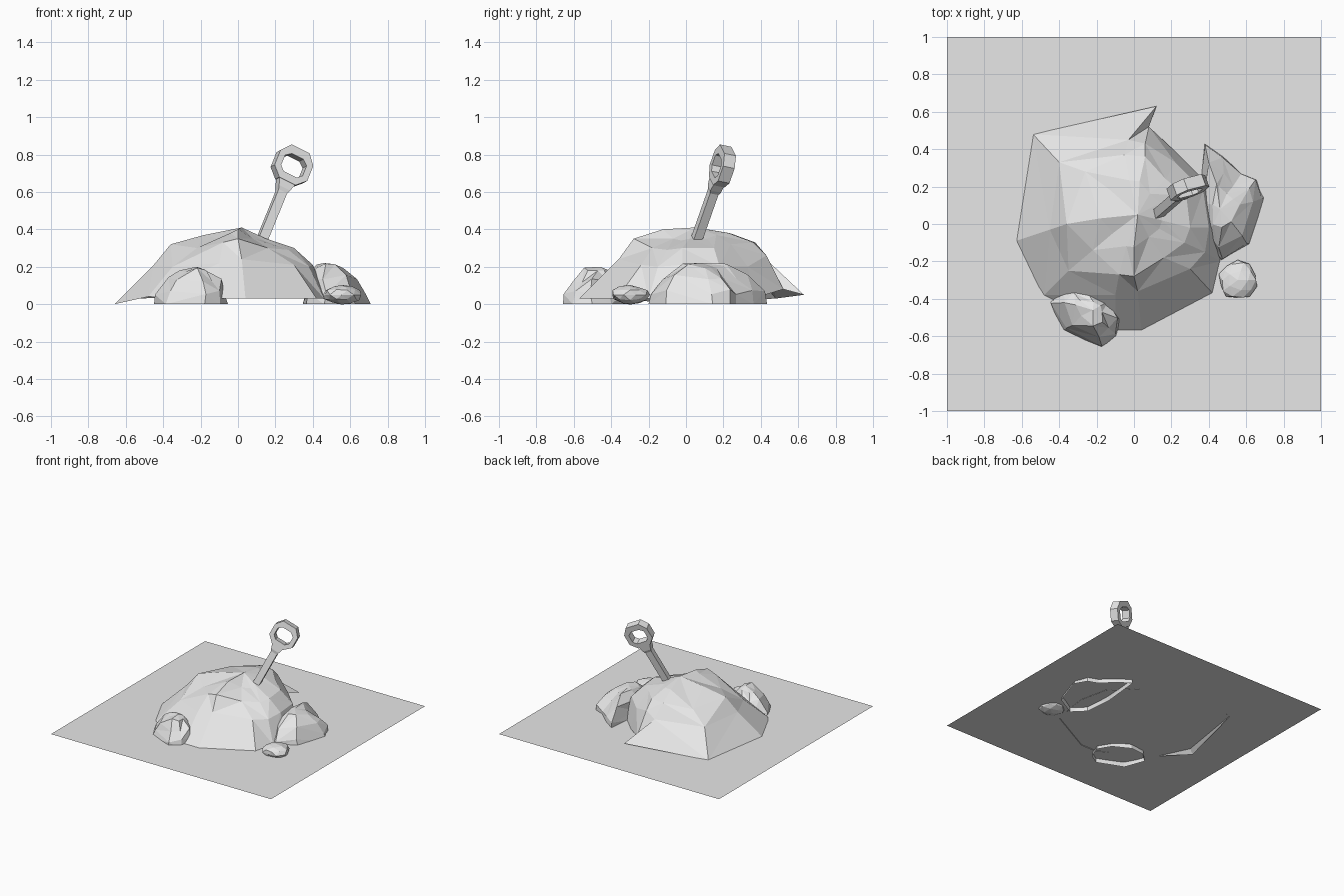
import bpy, bmesh, random
from mathutils import Vector, Matrix

cube = bpy.data.objects.get("Cube")
if cube:
    bpy.data.objects.remove(cube, do_unlink=True)

random.seed(4)
GROUND = 0.033

grey = bpy.data.materials.new("plain_grey")
grey.use_nodes = True
shade = (0.8, 0.8, 0.8, 1)
grey.diffuse_color = shade
grey.node_tree.nodes["Principled BSDF"].inputs["Base Color"].default_value = shade


def finish(name, bm):
    """Turn a bmesh into a flat shaded object."""
    bmesh.ops.recalc_face_normals(bm, faces=bm.faces)
    mesh = bpy.data.meshes.new(name)
    bm.to_mesh(mesh)
    bm.free()
    mesh.materials.append(grey)
    obj = bpy.data.objects.new(name, mesh)
    bpy.context.collection.objects.link(obj)
    return obj


def stack(name, rings, peak):
    """Bridge rings of equal length from the bottom up and close them at a peak."""
    bm = bmesh.new()
    loops = [[bm.verts.new(p) for p in ring] for ring in rings]
    n = len(loops[0])
    for low, high in zip(loops, loops[1:]):
        for i in range(n):
            j = (i + 1) % n
            if i % 2:
                bm.faces.new((low[i], low[j], high[j]))
                bm.faces.new((low[i], high[j], high[i]))
            else:
                bm.faces.new((low[i], low[j], high[i]))
                bm.faces.new((low[j], high[j], high[i]))
    top = bm.verts.new(peak)
    for i in range(n):
        bm.faces.new((loops[-1][i], loops[-1][(i + 1) % n], top))
    return finish(name, bm)


def rock(name, outline, peak, jitter):
    """Boulder whose base outline shrinks towards its peak in uneven steps."""
    peak = Vector(peak)
    rings = []
    for shrink, rise in ((1.04, 0), (0.97, 0.3), (0.75, 0.66), (0.4, 0.93)):
        ring = []
        for x, y in outline:
            p = peak.lerp(Vector((x, y, 0)), shrink)
            p.z = peak.z * rise
            if 0 < rise:
                p += Vector([random.uniform(-jitter, jitter) for _ in range(3)])
            ring.append(p)
        rings.append(ring)
    return stack(name, rings, peak)


# Ground sheet
bm = bmesh.new()
bmesh.ops.create_grid(bm, x_segments=1, y_segments=1, size=1)
bmesh.ops.translate(bm, vec=(0, 0, GROUND), verts=bm.verts)
finish("ground_sheet", bm)

# Dirt mound: foot, slope and shoulder rings
foot = [(.48, -.05, .03), (.43, .18, .03), (.25, .36, .03), (.08, .52, .08),
        (.12, .63, .05), (-.54, .48, .03), (-.66, -.1, 0), (-.48, -.38, .04),
        (-.1, -.57, .03), (.04, -.57, .03), (.42, -.37, .03), (.46, -.2, .03)]
slope = [(.4, -.02, .21), (.37, .18, .2), (.22, .33, .2), (.06, .43, .26),
         (-.03, .45, .22), (-.4, .33, .21), (-.45, -.03, .21), (-.35, -.25, .2),
         (-.1, -.38, .22), (.02, -.36, .24), (.3, -.24, .21), (.38, -.15, .2)]
shoulder = [(.3, -.02, .3), (.28, .15, .3), (.17, .24, .32), (.06, .36, .33),
            (-.05, .37, .33), (-.26, .28, .3), (-.36, 0, .32), (-.22, -.14, .3),
            (-.08, -.27, .33), (0, -.28, .35), (.16, -.18, .3), (.27, -.1, .29)]
crown = [(x * 0.5, y * 0.55 + 0.03, z + 0.05) for x, y, z in shoulder]
stack("dirt_mound", [foot, slope, shoulder, crown], (0.02, 0.05, 0.41))

# Boulders around the foot
rock("front_boulder",
     [(-.06, -.5), (-.12, -.4), (-.25, -.33), (-.37, -.34), (-.44, -.41),
      (-.38, -.57), (-.18, -.65), (-.1, -.6)], (-.22, -.46, .2), 0.016)
rock("side_boulder",
     [(.7, .14), (.65, .23), (.57, .26), (.48, .35), (.38, .42),
      (.35, .12), (.37, -.1), (.46, -.19), (.62, -.1)], (.46, .08, .22), 0.014)

# Small stone
bm = bmesh.new()
bmesh.ops.create_icosphere(bm, subdivisions=2, radius=0.1)
for v in bm.verts:
    v.co = v.co * random.uniform(0.94, 1.1)
    v.co = Vector((v.co.x + 0.555, v.co.y - 0.3, v.co.z * 0.5 + 0.05))
finish("small_stone", bm)

# Shovel frame: local x across the grip, y through it, z along the shaft
base = Vector((0.11, 0.04, 0.3))
along = Vector((0.36, 0.31, 0.88)).normalized()
across = Vector((0.9, 0.25, -0.35))
across = (across - along * across.dot(along)).normalized()
through = along.cross(across)
frame = Matrix((across, through, along)).transposed().to_4x4()
frame.translation = base


def prism(bm, sections):
    """Loft rectangles given as (height, half width, half depth)."""
    loops = [[bm.verts.new((sx * w, sy * d, z))
              for sx, sy in ((-1, -1), (1, -1), (1, 1), (-1, 1))]
             for z, w, d in sections]
    for low, high in zip(loops, loops[1:]):
        for i in range(4):
            j = (i + 1) % 4
            bm.faces.new((low[i], low[j], high[j], high[i]))
    bm.faces.new(loops[0][::-1])
    bm.faces.new(loops[-1])


# Shaft with a flared neck
bm = bmesh.new()
prism(bm, [(-0.08, .026, .024), (.34, .026, .024), (.36, .034, .03), (.41, .05, .03)])
finish("shovel_shaft", bm).matrix_world = frame

# Grip: eight sided ring with an open middle
half = [(.05, .4), (.1, .45), (.1, .54), (.055, .595)]
outer = half + [(-x, z) for x, z in reversed(half)]
hole = [(.04, .44), (.066, .465), (.066, .525), (.035, .55)]
inner = hole + [(-x, z) for x, z in reversed(hole)]
bm = bmesh.new()
sides = [[[bm.verts.new((x, y, z)) for x, z in loop] for loop in (outer, inner)]
         for y in (-0.033, 0.033)]
(fo, fi), (bo, bi) = sides
for i in range(len(outer)):
    j = (i + 1) % len(outer)
    for a, b in ((fo, fi), (fi, bi), (bi, bo), (bo, fo)):
        bm.faces.new((a[i], a[j], b[j], b[i]))
finish("shovel_grip", bm).matrix_world = frame
